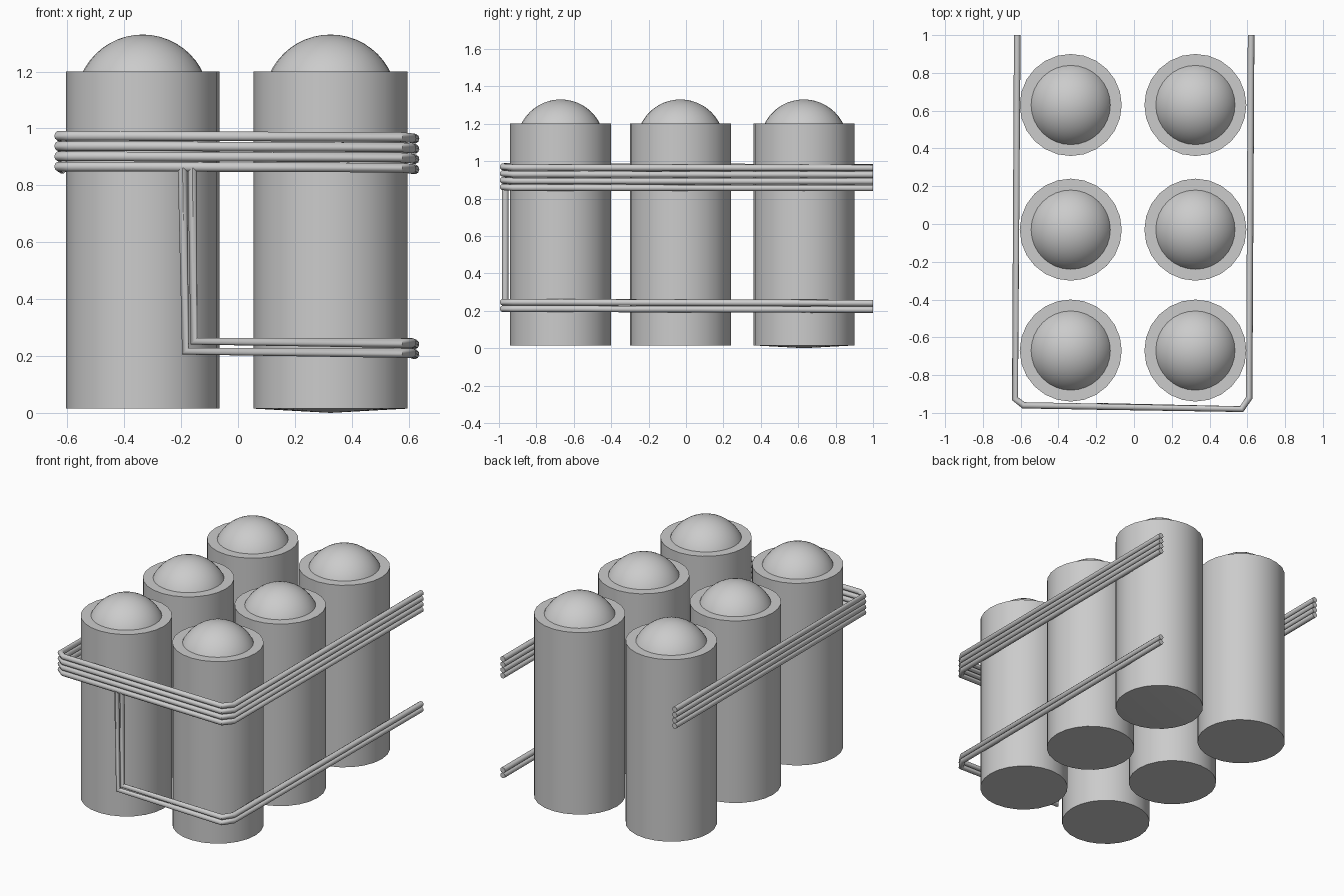
import bpy, bmesh
from math import radians

if "Cube" in bpy.data.objects:
    bpy.data.objects.remove(bpy.data.objects["Cube"])

TUBE_R = 0.0175


def finish(name, angle):
    ob = bpy.context.object
    ob.name = name
    bpy.ops.object.shade_smooth_by_angle(angle=radians(angle))
    return ob


def canister(label, x, y, bulge=0.0):
    # flat-ended cylinder body
    bottom, top = 0.015, 1.2
    bpy.ops.mesh.primitive_cylinder_add(vertices=24, radius=0.27, depth=top - bottom,
                                        location=(x, y, (top + bottom) / 2))
    body = finish("canister_" + label, 30)
    if bulge:
        # slightly bulged underside
        bm = bmesh.new()
        bm.from_mesh(body.data)
        base = min(bm.faces, key=lambda f: f.calc_center_median().z)
        center = bmesh.ops.poke(bm, faces=[base])["verts"][0]
        center.co.z -= bulge
        bm.to_mesh(body.data)
        bm.free()
    # dome rising out of the top
    bpy.ops.mesh.primitive_uv_sphere_add(segments=32, ring_count=24, radius=0.235,
                                         location=(x, y, 1.095))
    finish("dome_" + label, 30)


def tube(name, points):
    # mitred round tube along a polyline
    cu = bpy.data.curves.new(name, 'CURVE')
    cu.dimensions = '3D'
    cu.bevel_depth = TUBE_R
    cu.bevel_resolution = 3
    cu.use_fill_caps = True
    sp = cu.splines.new('POLY')
    sp.points.add(len(points) - 1)
    for p, co in zip(sp.points, points):
        p.co = (*co, 1)
    ob = bpy.data.objects.new(name, cu)
    bpy.context.collection.objects.link(ob)
    bpy.ops.object.select_all(action='DESELECT')
    ob.select_set(True)
    bpy.context.view_layer.objects.active = ob
    bpy.ops.object.convert(target='MESH')
    finish(name, 40)


# six canisters in two columns
for row, y in (("back", 0.63), ("middle", -0.03), ("front", -0.67)):
    for side, x in (("left", -0.335), ("right", 0.325)):
        canister(f"{row}_{side}", x, y, 0.015 if (row, side) == ("back", "right") else 0)

# four upper tubes wrapping left, front and right
for i in range(4):
    d = -0.036 * i
    tube(f"upper_tube_{i + 1}", [
        (-0.618, 1, 0.967 + d), (-0.63, -0.925, 0.974 + d), (-0.585, -0.96, 0.974 + d),
        (0.57, -0.98, 0.97 + d), (0.61, -0.92, 0.966 + d), (0.62, 1, 0.964 + d)])

# two lower tubes that climb the front to join the upper ones
for i in range(2):
    d, s = -0.035 * i, -0.035 * i
    tube(f"lower_tube_{i + 1}", [
        (-0.16 + s, -0.966, 0.86), (-0.155 + s * 0.85, -0.966, 0.252 + d),
        (0.57, -0.98, 0.246 + d), (0.61, -0.92, 0.246 + d), (0.62, 1, 0.241 + d)])
